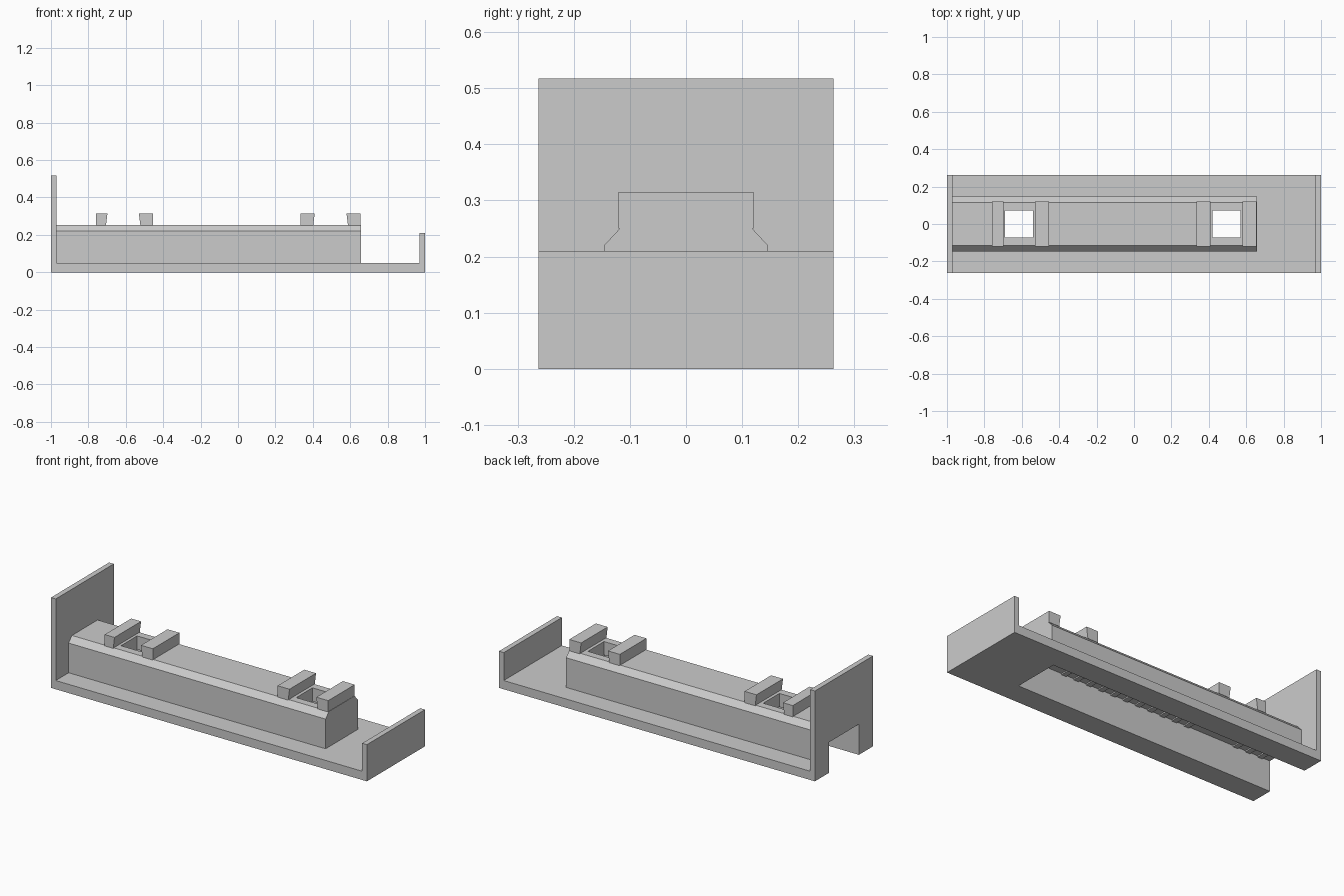
import bpy, bmesh
from mathutils import Vector

cube = bpy.data.objects.get("Cube")
if cube:
    bpy.data.objects.remove(cube, do_unlink=True)

grey = bpy.data.materials.new("plain grey")
grey.use_nodes = True
colour = (0.6, 0.6, 0.6, 1)
grey.diffuse_color = colour
grey.node_tree.nodes["Principled BSDF"].inputs["Base Color"].default_value = colour


def prism(name, outline, direction):
    """Extrude a closed outline of 3D points along a direction."""
    bm = bmesh.new()
    face = bm.faces.new([bm.verts.new(p) for p in outline])
    new = bmesh.ops.extrude_face_region(bm, geom=[face])["geom"]
    verts = [v for v in new if isinstance(v, bmesh.types.BMVert)]
    bmesh.ops.translate(bm, verts=verts, vec=Vector(direction))
    bmesh.ops.recalc_face_normals(bm, faces=bm.faces)
    mesh = bpy.data.meshes.new(name)
    bm.to_mesh(mesh)
    bm.free()
    mesh.materials.append(grey)
    obj = bpy.data.objects.new(name, mesh)
    bpy.context.collection.objects.link(obj)
    return obj


def across(name, xz, half):
    """Side profile in x and z, extruded evenly across y."""
    return prism(name, [(x, -half, z) for x, z in xz], (0, 2 * half, 0))


def box(name, x0, x1, half, z0, z1):
    return across(name, [(x0, z0), (x1, z0), (x1, z1), (x0, z1)], half)


def cut(target, cutter):
    cutter.hide_render = True
    mod = target.modifiers.new("cut", "BOOLEAN")
    mod.operation, mod.solver, mod.object = "DIFFERENCE", "EXACT", cutter
    bpy.context.view_layer.objects.active = target
    bpy.ops.object.modifier_apply(modifier=mod.name)


# Tray with a tall and a short end wall
WIDE = 0.2625
tray = across("tray", [(-1, 0), (1, 0), (1, 0.21), (0.97, 0.21), (0.97, 0.05),
                       (-0.97, 0.05), (-0.97, 0.517), (-1, 0.517)], WIDE)

# Long raised channel with chamfered shoulders
section = [(0.146, 0.05), (0.146, 0.22), (0.116, 0.252)]
section += [(-y, z) for y, z in reversed(section)]
channel = prism("channel", [(-0.97, y, z) for y, z in section], (1.627, 0, 0))

# Tunnel underneath, open through the tall end wall
tunnel = box("tunnel_cutter", -1.1, 0.64, 0.135, -0.1, 0.175)
cutters = [tunnel]
cut(tray, tunnel)
cut(channel, tunnel)

# Square openings in the channel roof
openings = [(-0.69, -0.54), (0.42, 0.57)]
for x0, x1 in openings:
    hole = box("opening_cutter", x0, x1, 0.073, 0.1, 0.4)
    cut(channel, hole)
    cutters.append(hole)
for obj in cutters:
    bpy.data.objects.remove(obj, do_unlink=True)

# Clamp bars beside the openings, undercut on the side facing the opening
for i, (outer, inner) in enumerate([(-0.76, -0.698), (-0.455, -0.53),
                                    (0.335, 0.41), (0.655, 0.58)]):
    slant = 0.008 if outer < inner else -0.008
    across("clamp_bar_%d" % (i + 1),
           [(outer, 0.25), (inner - slant, 0.25), (inner, 0.315), (outer, 0.315)], 0.12)

# Shallow ribs under the channel roof
for i in range(20):
    x = -0.95 + i * 0.08
    if all(x + 0.03 < a or x > b for a, b in openings):
        box("roof_rib_%d" % (i + 1), x, x + 0.03, 0.135, 0.168, 0.177)
